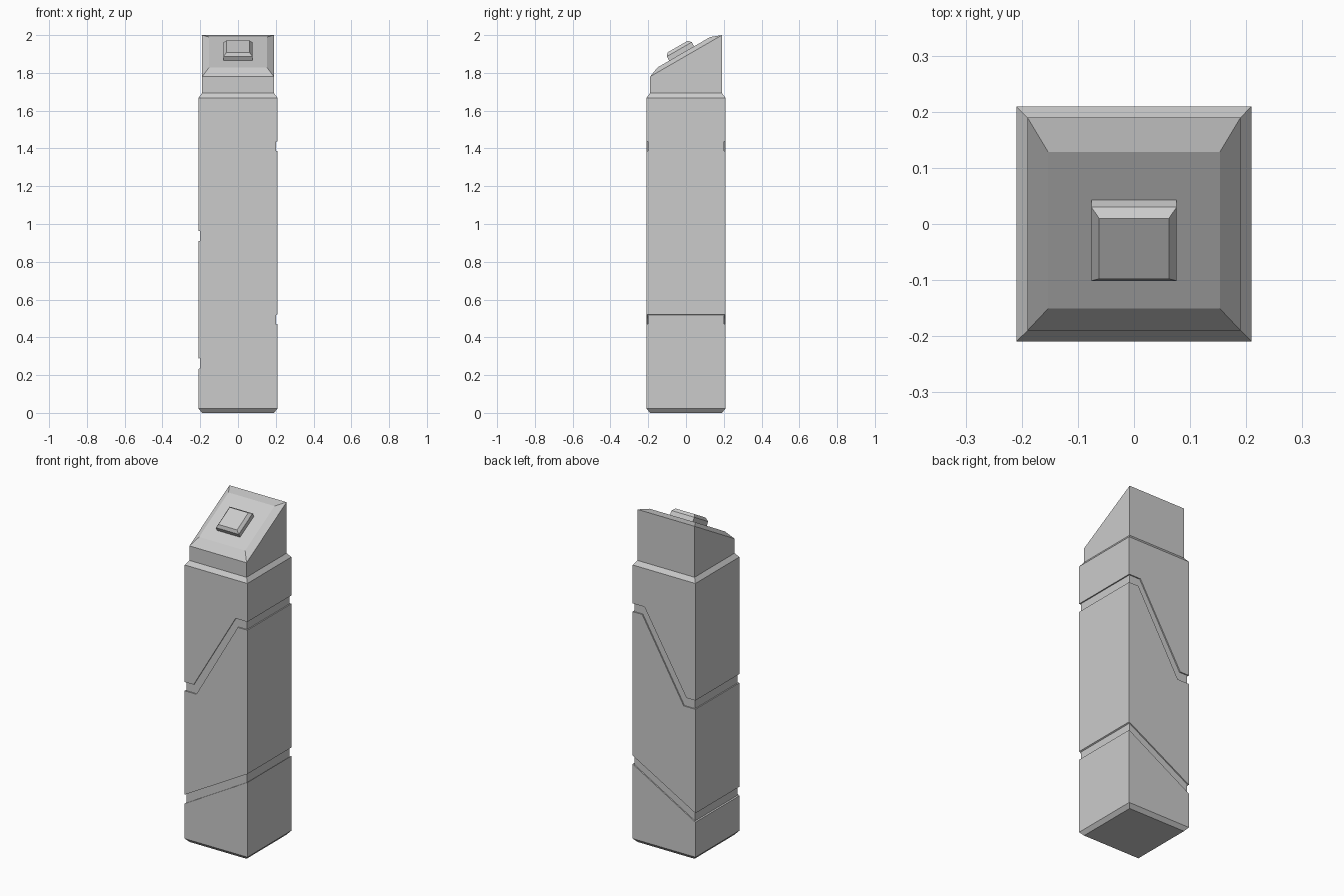
import bpy, bmesh, math
from mathutils import Vector

if "Cube" in bpy.data.objects:
    bpy.data.objects.remove(bpy.data.objects["Cube"])

TILT = math.radians(30)


def make_object(name, bm):
    bmesh.ops.recalc_face_normals(bm, faces=bm.faces)
    mesh = bpy.data.meshes.new(name)
    bm.to_mesh(mesh)
    bm.free()
    obj = bpy.data.objects.new(name, mesh)
    bpy.context.collection.objects.link(obj)
    return obj


def loft(name, rings):
    """Closed solid through a stack of rings with equal point counts."""
    bm = bmesh.new()
    loops = [[bm.verts.new(p) for p in ring] for ring in rings]
    n = len(loops[0])
    for a, b in zip(loops, loops[1:]):
        for i in range(n):
            j = (i + 1) % n
            bm.faces.new((a[i], a[j], b[j], b[i]))
    bm.faces.new(loops[0][::-1])
    bm.faces.new(loops[-1])
    return make_object(name, bm)


def square(half, z):
    return [(sx * half, sy * half, z) for sx, sy in ((-1, -1), (1, -1), (1, 1), (-1, 1))]


def tilted(centre, half_x, half_v, height=0.0):
    """Rectangle on the sloping top plane, lifted along its normal."""
    along = Vector((0, math.cos(TILT), math.sin(TILT)))
    normal = Vector((0, -math.sin(TILT), math.cos(TILT)))
    return [Vector(centre) + Vector((sx * half_x, 0, 0)) + along * sv * half_v + normal * height
            for sx, sv in ((-1, -1), (1, -1), (1, 1), (-1, 1))]


def subtract(obj, cutter):
    mod = obj.modifiers.new("cut", 'BOOLEAN')
    mod.operation = 'DIFFERENCE'
    mod.solver = 'EXACT'
    mod.object = cutter
    bpy.context.view_layer.objects.active = obj
    bpy.ops.object.modifier_apply(modifier=mod.name)
    bpy.data.objects.remove(cutter, do_unlink=True)


# Main body with chamfered ends
body = loft("body", [square(0.19, 0), square(0.209, 0.022),
                     square(0.209, 1.668), square(0.19, 1.693)])

# Shallow grooves wrapping the body: lower diagonal, upper zigzag (x, z outlines)
slope = (0.522 - 0.286) / 0.418
lower_groove = [(-0.3, 0.286 - 0.091 * slope), (0.3, 0.522 + 0.091 * slope),
                (0.3, 0.472 + 0.091 * slope), (-0.3, 0.231 - 0.091 * slope)]
upper_groove = [(-0.3, 0.964), (-0.149, 0.964), (0.13, 1.437), (0.3, 1.437),
                (0.3, 1.387), (0.145, 1.387), (-0.131, 0.911), (-0.3, 0.911)]
for outline in (lower_groove, upper_groove):
    cutter = loft("groove_cutter", [[(x, y, z) for x, z in outline] for y in (-0.3, 0.3)])
    subtract(cutter, loft("groove_core", [square(0.202, 0.05), square(0.202, 1.65)]))
    subtract(body, cutter)

# Slanted head with a raised, bevelled panel
half_slope = 0.19 / math.cos(TILT)
loft("head", [square(0.19, 1.693),
              tilted((0, 0, 1.89), 0.19, half_slope),
              tilted((0, 0, 1.89), 0.153, 0.161, 0.0225)])

# Bevelled push button on the slanted panel
button_centre = (0, -0.023, 1.903)
loft("button", [tilted(button_centre, 0.076, 0.076, -0.002),
                tilted(button_centre, 0.076, 0.076, 0.025),
                tilted(button_centre, 0.062, 0.062, 0.042)])
